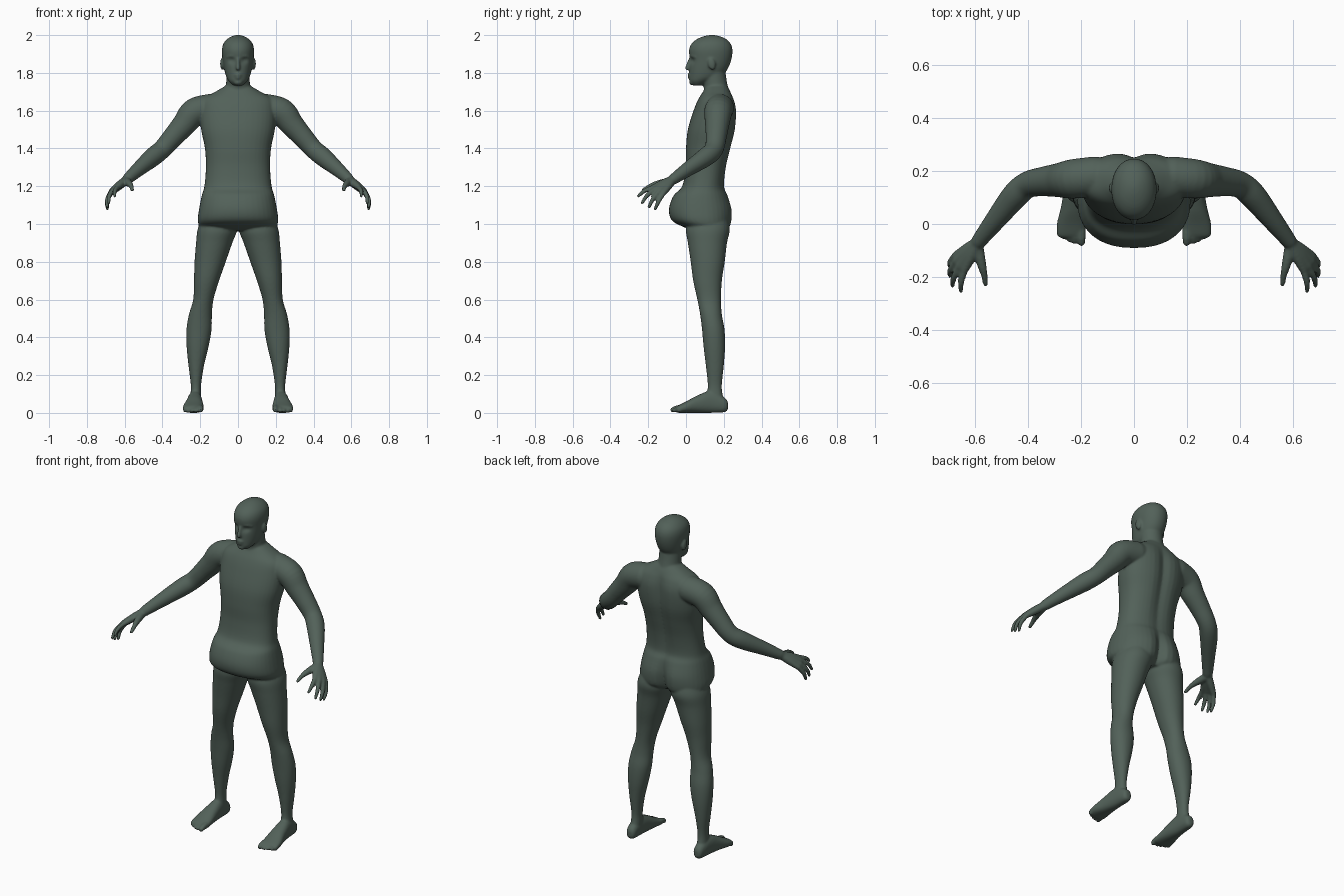
import bpy, bmesh, math
from mathutils import Vector, Matrix

bm = bmesh.new()


def resample(rows, n=5):
    """Catmull-Rom interpolation through rows of numbers."""
    out = []
    for i in range(len(rows) - 1):
        a, b, c, d = (rows[min(max(i + k, 0), len(rows) - 1)] for k in (-1, 0, 1, 2))
        for j in range(n):
            t = j / n
            out.append([q + 0.5 * t * (r - p + t * (2*p - 5*q + 4*r - s + t * (3*(q - r) + s - p)))
                        for p, q, r, s in zip(a, b, c, d)])
    return out + [list(rows[-1])]


def skin(rings):
    """Bridge closed rings of points and cap both ends."""
    rings = [[bm.verts.new(p) for p in r] for r in rings]
    n = len(rings[0])
    faces = [bm.faces.new((a[i], a[(i + 1) % n], b[(i + 1) % n], b[i]))
             for a, b in zip(rings, rings[1:]) for i in range(n)]
    faces += [bm.faces.new(rings[0]), bm.faces.new(rings[-1])]
    bmesh.ops.recalc_face_normals(bm, faces=faces)
    return [v for r in rings for v in r]


def loft(rows, axis='z', side=1, power=2.3, segs=40):
    """Rows: station, x min, x max, low, high, back groove depth."""
    rings = []
    for t, x0, x1, b0, b1, g in resample(rows):
        ring = []
        for k in range(segs):
            ang = 2 * math.pi * k / segs
            c, s = (math.copysign(abs(f) ** (2 / power), f) for f in (math.cos(ang), math.sin(ang)))
            x = (x0 + x1) / 2 + c * (x1 - x0) / 2
            b = (b0 + b1) / 2 + s * (b1 - b0) / 2
            if s > 0:
                b -= g * s * math.exp(-(x / 0.035) ** 2)
            ring.append((side * x, b, t) if axis == 'z' else (side * x, t, b))
        rings.append(ring)
    return skin(rings)


def tube(rows, side=1, segs=20):
    """Round-ended tube through rows of x, y, z, radius."""
    pts = resample([(side * x, y, z, r) for x, y, z, r in rows])
    pos = [Vector(p[:3]) for p in pts]
    tan = [(pos[min(i + 1, len(pos) - 1)] - pos[max(i - 1, 0)]).normalized() for i in range(len(pos))]
    st = [(p, t, q[3]) for p, t, q in zip(pos, tan, pts)]

    def dome(p, t, r, sign):
        return [(p + t * sign * r * math.sin(a), t, r * math.cos(a)) for a in (0.5, 1.0, 1.45)]
    st = dome(*st[0], -1)[::-1] + st + dome(*st[-1], 1)
    rings = []
    for p, t, r in st:
        u = t.cross(Vector((0, 1, -1))).normalized()
        v = t.cross(u)
        rings.append([p + r * (u * math.cos(2 * math.pi * k / segs) + v * math.sin(2 * math.pi * k / segs))
                      for k in range(segs)])
    return skin(rings)


def ball(loc, scale, tilt=0.0):
    m = Matrix.Translation(loc) @ Matrix.Rotation(tilt, 4, 'X') @ Matrix.Diagonal((*scale, 1))
    bmesh.ops.create_uvsphere(bm, u_segments=20, v_segments=12, radius=1, matrix=m)


def sym(rows):
    """Rows z, half width, front, back, groove -> loft rows."""
    return [(z, -w, w, f, b, g) for z, w, f, b, g in rows]


# torso with spine groove, belly and buttocks
loft(sym([(1.735, .06, .11, .215, 0), (1.70, .12, .09, .235, 0), (1.66, .185, .065, .256, .01),
          (1.60, .2, .04, .27, .02), (1.5, .195, .01, .264, .02), (1.4, .175, 0, .24, .018),
          (1.3, .17, -.002, .216, .014), (1.2, .178, -.02, .206, .01), (1.15, .192, -.066, .226, .015),
          (1.08, .206, -.09, .248, .035), (1.02, .213, -.076, .248, .045),
          (.985, .2, -.015, .235, .045), (.965, .15, .04, .2, .02)]))

# neck and skull
tube([(0, .17, 1.66, .068), (0, .155, 1.74, .063), (0, .145, 1.82, .062)], segs=32)
head = loft(sym([(1.733, .025, .04, .08, 0), (1.755, .047, .02, .13, 0), (1.78, .062, .018, .185, 0),
                 (1.82, .073, .018, .22, 0), (1.87, .081, .02, .24, 0), (1.92, .085, .016, .246, 0),
                 (1.955, .077, .03, .236, 0), (1.98, .056, .06, .212, 0), (1.995, .03, .098, .175, 0),
                 (2.001, .006, .13, .145, 0)]), power=2.1, segs=64)
# eye sockets
for v in head:
    if v.co.y < .1:
        d = ((abs(v.co.x) - .032) / .018) ** 2 + ((v.co.z - 1.866) / .014) ** 2
        v.co.y += .014 * math.exp(-d)
# nose, lips, chin
tube([(0, .022, 1.875, .008), (0, .012, 1.845, .010), (0, .006, 1.825, .012)])
tube([(-.022, .027, 1.786, .005), (0, .015, 1.79, .008), (.022, .027, 1.786, .005)])
tube([(-.018, .027, 1.777, .005), (0, .017, 1.775, .008), (.018, .027, 1.777, .005)])
ball((0, .034, 1.75), (.024, .018, .016))

foot = [(.222, .212, .240, .02, .055, 0), (.205, .197, .254, .004, .08, 0), (.13, .192, .264, 0, .115, 0),
        (.06, .186, .276, 0, .092, 0), (0, .181, .291, 0, .06, 0), (-.04, .182, .291, 0, .04, 0),
        (-.052, .192, .28, .005, .03, 0)]
leg = [(1.03, .02, .19, .02, .22, 0), (.97, .005, .214, 0, .232, 0), (.9, .03, .222, .01, .217, 0),
       (.8, .065, .23, .025, .205, 0), (.7, .1, .233, .038, .19, 0), (.6, .13, .237, .06, .185, 0),
       (.52, .138, .26, .075, .19, 0), (.44, .14, .273, .085, .204, 0), (.35, .156, .272, .093, .207, 0),
       (.25, .18, .262, .105, .2, 0), (.15, .195, .25, .115, .19, 0), (.09, .195, .252, .11, .195, 0),
       (.03, .197, .253, .11, .213, 0)]
arm = [(.14, .18, 1.615, .075), (.23, .17, 1.592, .074), (.285, .165, 1.527, .064), (.34, .16, 1.465, .056),
       (.40, .148, 1.397, .05), (.45, .105, 1.355, .05), (.53, .005, 1.287, .038), (.585, -.065, 1.238, .029)]
# knuckle, middle joint, tip
fingers = [((.638, -.172, 1.195), (.652, -.22, 1.175), (.652, -.252, 1.148)),
           ((.658, -.16, 1.186), (.68, -.205, 1.152), (.684, -.232, 1.112)),
           ((.67, -.14, 1.175), (.692, -.175, 1.132), (.693, -.196, 1.09)),
           ((.674, -.12, 1.162), (.693, -.145, 1.12), (.692, -.163, 1.08))]

for s in (1, -1):
    # brow and ear
    tube([(.014, .028, 1.886, .006), (.035, .032, 1.890, .007), (.056, .05, 1.884, .006)], s)
    ball((s * .084, .136, 1.848), (.011, .02, .033), .2)
    # leg, foot and toes
    loft(leg, side=s, power=2.1)
    loft(foot, 'y', s)
    for i in range(5):
        r = .016 if i == 0 else .0115 - .0005 * i
        x, tip = .198 + (.006 if i else 0) + i * .0195, -.07 + .006 * i * i / 3
        tube([(x, -.025, .028, r), (x, tip + .02, .024, r), (x, tip, r, r * .9)], s)
    # arm
    tube(arm, s, 32)
    # palm and fingers
    for k, m, t in fingers:
        tube([(.588, -.07, 1.235, .023), ((.588 + k[0]) / 2, (-.07 + k[1]) / 2, (1.236 + k[2]) / 2, .021),
              (*k, .015)], s)
        tube([(*k, .0135), (*m, .012), (*t, .009)], s)
    tube([(.59, -.085, 1.225, .023), (.575, -.15, 1.213, .018), (.565, -.19, 1.2, .013),
          (.56, -.226, 1.18, .010)], s)

mesh = bpy.data.meshes.new("body")
bm.to_mesh(mesh)
bm.free()
body = bpy.data.objects.new("body", mesh)
bpy.context.collection.objects.link(body)

# fuse the parts into one smooth skin
rm = body.modifiers.new("fuse", 'REMESH')
rm.mode = 'VOXEL'
rm.voxel_size = 0.006
rm.use_smooth_shade = True
sm = body.modifiers.new("soften", 'SMOOTH')
sm.factor = 0.5
sm.iterations = 6

mat = bpy.data.materials.new("skin")
mat.diffuse_color = (0.085, 0.12, 0.10, 1)
mesh.materials.append(mat)
